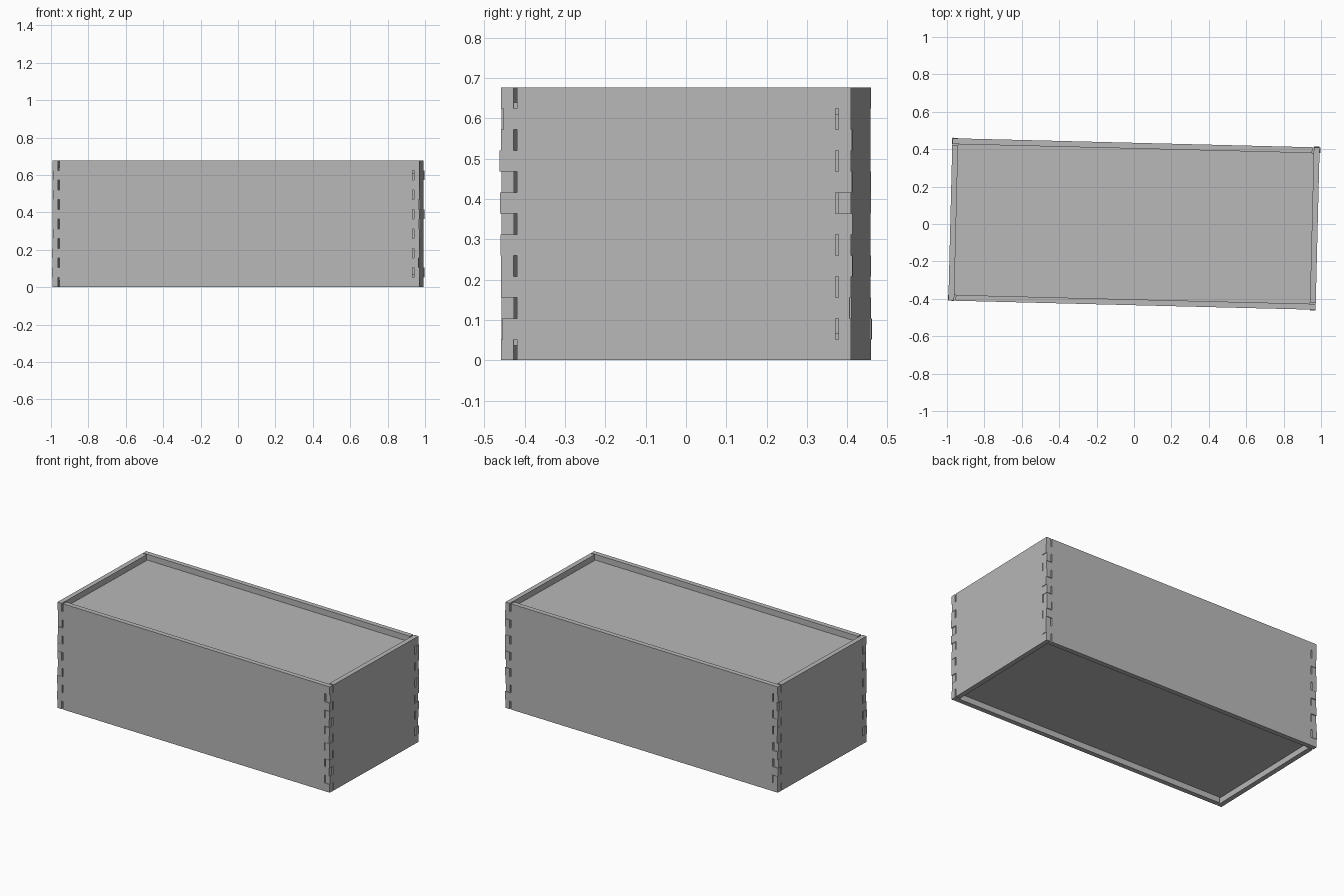
import bpy, bmesh, math, random
from mathutils import Matrix

random.seed(4)
cube = bpy.data.objects.get("Cube")
if cube:
    bpy.data.objects.remove(cube)

HALF_X, HALF_Y, HEIGHT = 0.982, 0.434, 0.677   # outer box size
THICK, GAP, FINGERS = 0.031, 0.008, 13         # board and joint sizes
RECESS = 0.037
TURN = Matrix.Rotation(math.radians(-1.43), 4, 'Z')

grey = bpy.data.materials.new("plain_grey")
grey.use_nodes = True
colour = (0.48, 0.48, 0.48, 1)
grey.diffuse_color = colour
grey.node_tree.nodes["Principled BSDF"].inputs["Base Color"].default_value = colour


def board(name, outline, thickness, matrix):
    """Extrude a flat XY outline along +Z and place it."""
    bm = bmesh.new()
    face = bm.faces.new([bm.verts.new((x, y, 0)) for x, y in outline])
    grown = bmesh.ops.extrude_face_region(bm, geom=[face])
    moved = [v for v in grown["geom"] if isinstance(v, bmesh.types.BMVert)]
    bmesh.ops.translate(bm, verts=moved, vec=(0, 0, thickness))
    bmesh.ops.recalc_face_normals(bm, faces=bm.faces)
    bm.transform(matrix)
    mesh = bpy.data.meshes.new(name)
    bm.to_mesh(mesh)
    bm.free()
    mesh.materials.append(grey)
    obj = bpy.data.objects.new(name, mesh)
    bpy.context.collection.objects.link(obj)


def finger_edge(half, parity):
    """Stepped board end, from bottom to top, with slightly uneven fingers."""
    step = HEIGHT / FINGERS
    points = []
    for i in range(FINGERS):
        if i % 2 == parity:
            reach = half + random.uniform(-0.006, 0.005)
            if i in (0, FINGERS - 1):
                reach = half
        else:
            reach = half - THICK - GAP
        points += [(reach, i * step), (reach, (i + 1) * step)]
    return points


# Four finger-jointed walls, each a quarter turn on from the last
for k, name in enumerate(("front_wall", "left_side_wall", "back_wall", "right_side_wall")):
    half, away = (HALF_X, HALF_Y) if k % 2 == 0 else (HALF_Y, HALF_X)
    end = finger_edge(half, 0)
    start = [(-x, z) for x, z in reversed(finger_edge(half, 1))]
    upright = Matrix.Rotation(math.pi / 2, 4, 'X')
    place = Matrix.Translation((0, -away + THICK, 0))
    quarter = Matrix.Rotation(k * math.pi / 2, 4, 'Z')
    board(name, end + start, THICK, TURN @ quarter @ place @ upright)

# Recessed top and bottom panels
ix, iy = HALF_X - THICK, HALF_Y - THICK
rectangle = [(-ix, -iy), (ix, -iy), (ix, iy), (-ix, iy)]
for name, z in (("bottom_panel", RECESS), ("top_panel", HEIGHT - RECESS - THICK)):
    board(name, rectangle, THICK, TURN @ Matrix.Translation((0, 0, z)))
